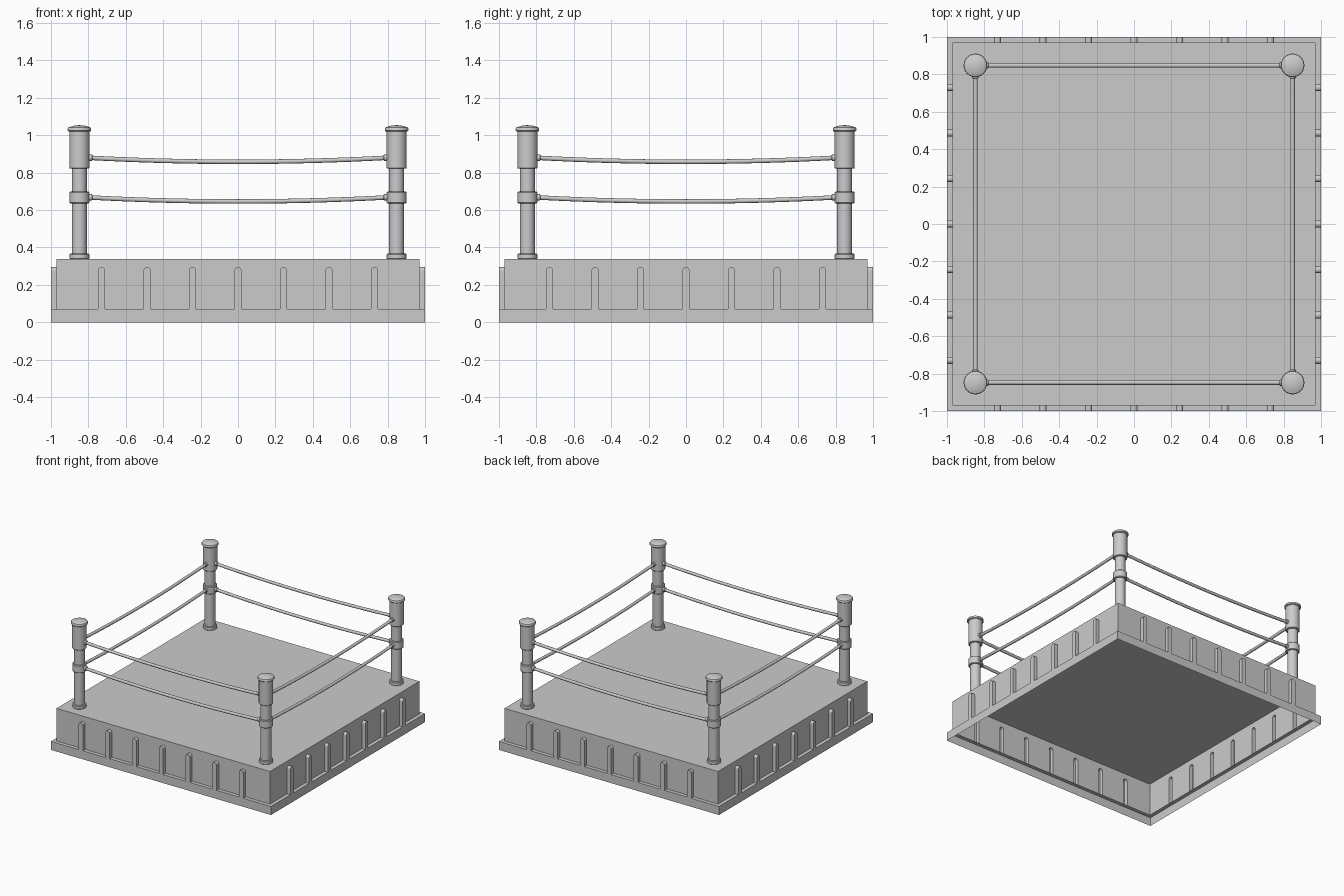
import bpy, bmesh, math
from mathutils import Matrix, Vector

if "Cube" in bpy.data.objects:
    bpy.data.objects.remove(bpy.data.objects["Cube"])

WALL, SKIRT = 0.97, 1.0
LEDGE_Z, DECK_Z, RIB_TOP, RIB_HW = 0.07, 0.338, 0.295, 0.019
POST, STEPS = 0.848, 8


def finish(name, bm, smooth=True):
    me = bpy.data.meshes.new(name)
    bm.to_mesh(me)
    bm.free()
    ob = bpy.data.objects.new(name, me)
    bpy.context.collection.objects.link(ob)
    if smooth:
        bpy.ops.object.select_all(action='DESELECT')
        ob.select_set(True)
        bpy.context.view_layer.objects.active = ob
        bpy.ops.object.shade_smooth_by_angle(angle=math.radians(35))
    return ob


# Platform: thin open-bottomed shell with hollow arched ribs pressed out of the walls
bm = bmesh.new()


def face(rot, pts):
    bm.faces.new([bm.verts.new(rot @ Vector(p)) for p in pts])


def arch(cx):
    pts = [(cx - RIB_HW, LEDGE_Z)]
    for i in range(STEPS + 1):
        a = math.pi * (1 - i / STEPS)
        pts.append((cx + RIB_HW * math.cos(a), RIB_TOP - RIB_HW + RIB_HW * math.sin(a)))
    return pts + [(cx + RIB_HW, LEDGE_Z)]


for side in range(4):
    rot = Matrix.Rotation(side * math.pi / 2, 3, 'Z')
    outline = [(-WALL, LEDGE_Z)]
    for k in range(-3, 4):
        rib = arch(k * 0.243)
        outline += rib
        # rib front and rounded side strip
        face(rot, [(x, -SKIRT, z) for x, z in rib])
        for (x0, z0), (x1, z1) in zip(rib, rib[1:]):
            face(rot, [(x0, -WALL, z0), (x0, -SKIRT, z0), (x1, -SKIRT, z1), (x1, -WALL, z1)])
    outline += [(WALL, LEDGE_Z), (WALL, DECK_Z), (-WALL, DECK_Z)]
    face(rot, [(x, -WALL, z) for x, z in outline])
    # ledge and skirt
    face(rot, [(-SKIRT, -SKIRT, LEDGE_Z), (SKIRT, -SKIRT, LEDGE_Z),
               (WALL, -WALL, LEDGE_Z), (-WALL, -WALL, LEDGE_Z)])
    face(rot, [(-SKIRT, -SKIRT, 0), (SKIRT, -SKIRT, 0),
               (SKIRT, -SKIRT, LEDGE_Z), (-SKIRT, -SKIRT, LEDGE_Z)])
# deck
face(Matrix.Identity(3), [(-WALL, -WALL, DECK_Z), (WALL, -WALL, DECK_Z),
                          (WALL, WALL, DECK_Z), (-WALL, WALL, DECK_Z)])
bmesh.ops.remove_doubles(bm, verts=bm.verts, dist=1e-5)
bmesh.ops.recalc_face_normals(bm, faces=bm.faces)
finish("ring_platform", bm, smooth=False)


def lathe(name, profile, loc, axis=(0, 0, 1), sides=32):
    bm = bmesh.new()
    verts = [bm.verts.new((r, 0, z)) for r, z in profile]
    edges = [bm.edges.new(p) for p in zip(verts, verts[1:])]
    bmesh.ops.spin(bm, geom=verts + edges, cent=(0, 0, 0), axis=(0, 0, 1),
                   angle=2 * math.pi, steps=sides)
    bmesh.ops.remove_doubles(bm, verts=bm.verts, dist=1e-5)
    bmesh.ops.recalc_face_normals(bm, faces=bm.faces)
    ob = finish(name, bm)
    ob.location = loc
    ob.rotation_euler = Vector(axis).to_track_quat('Z', 'Y').to_euler()
    return ob


def drum(r, z0, z1, b=0.004):
    return [(0, z0), (r - b, z0), (r, z0 + b), (r, z1 - b), (r - b, z1), (0, z1)]


# Corner posts with foot, collar, padded head and domed cap
cap = [(0, 1.02), (0.058, 1.02), (0.063, 1.025), (0.063, 1.036), (0.060, 1.041),
       (0.045, 1.047), (0.024, 1.052), (0, 1.054)]
for sx in (-1, 1):
    for sy in (-1, 1):
        at = (sx * POST, sy * POST, 0)
        tag = ("front" if sy < 0 else "back") + ("_left" if sx < 0 else "_right")
        lathe("post_pole_" + tag, drum(0.040, DECK_Z, 0.84), at)
        lathe("post_foot_" + tag, drum(0.053, DECK_Z, 0.367), at)
        lathe("post_collar_" + tag, drum(0.053, 0.636, 0.698), at)
        lathe("post_head_" + tag, drum(0.054, 0.822, 1.025), at)
        lathe("post_cap_" + tag, cap, at)

# Sagging ropes and their end ferrules
REACH = POST - 0.045
for side, tag in enumerate(("front", "right", "back", "left")):
    rot = Matrix.Rotation(side * math.pi / 2, 3, 'Z')
    for level, z in (("lower", 0.668), ("upper", 0.88)):
        bm = bmesh.new()
        rings = []
        for i in range(17):
            t = -1 + i / 8
            c = (t * REACH, -POST, z - 0.022 * (1 - t * t))
            rings.append([bm.verts.new(rot @ Vector((c[0], c[1] + 0.012 * math.cos(a),
                                                     c[2] + 0.012 * math.sin(a))))
                          for a in (j * math.pi / 6 for j in range(12))])
        for a, b in zip(rings, rings[1:]):
            for j in range(12):
                bm.faces.new((a[j], a[j - 1], b[j - 1], b[j]))
        bmesh.ops.recalc_face_normals(bm, faces=bm.faces)
        finish(f"rope_{level}_{tag}", bm)
        for s in (-1, 1):
            lathe(f"ferrule_{level}_{tag}", drum(0.017, 0.04, 0.07, 0.003),
                  rot @ Vector((s * POST, -POST, z)), rot @ Vector((-s, 0, 0)), 16)
